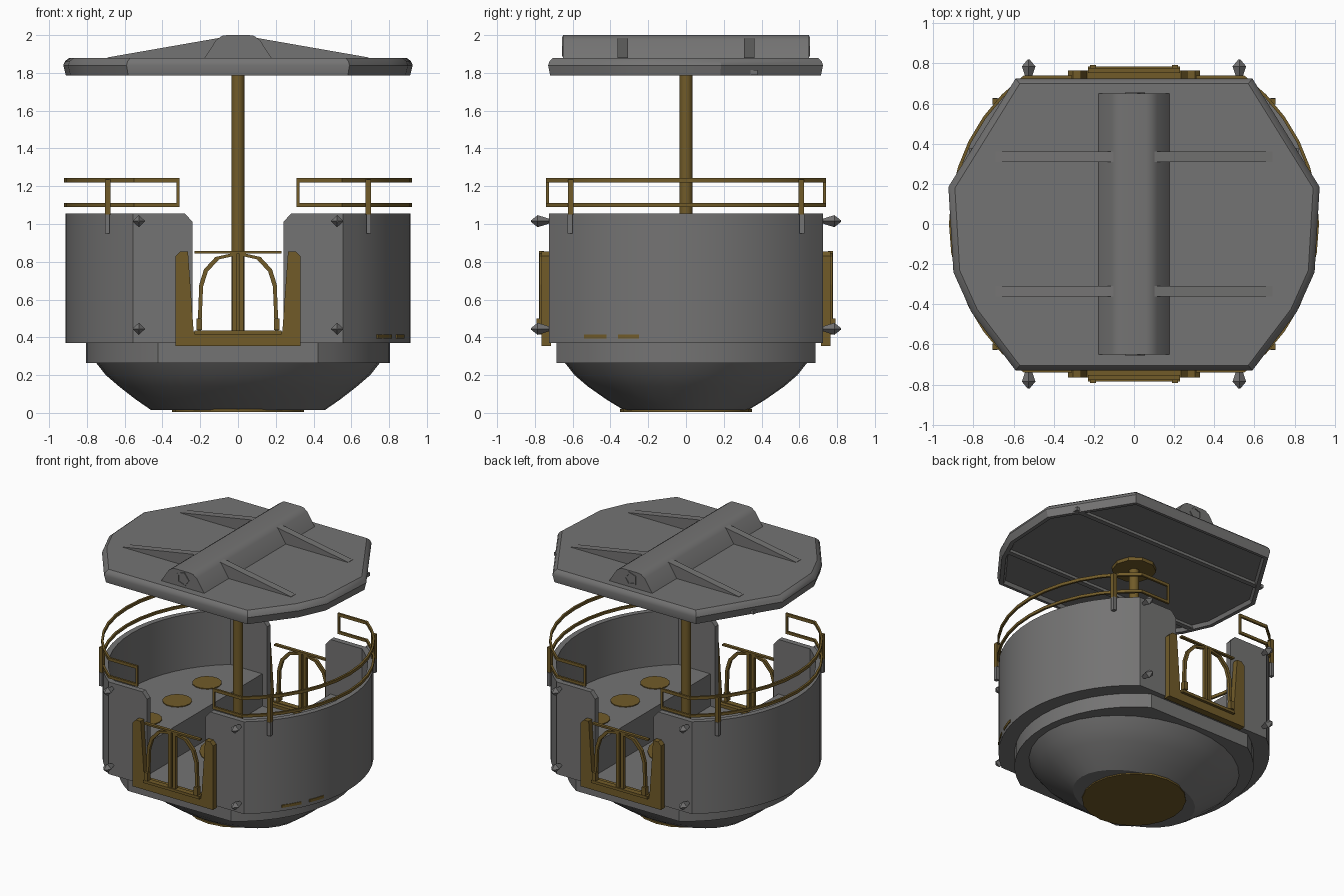
import bpy, bmesh, math
from mathutils import Vector

if "Cube" in bpy.data.objects:
    bpy.data.objects.remove(bpy.data.objects["Cube"])


def material(name, rgb):
    m = bpy.data.materials.new(name)
    m.diffuse_color = (*rgb, 1)
    m.use_nodes = True
    m.node_tree.nodes["Principled BSDF"].inputs["Base Color"].default_value = m.diffuse_color
    return m


GREY = material("grey metal", (0.175, 0.173, 0.172))
GOLD = material("dull gold", (0.165, 0.105, 0.022))


def loft(name, sections, mat, closed=False, smooth=True):
    """Skin a list of equal-length point loops; cap the ends unless closed."""
    bm = bmesh.new()
    rows = [[bm.verts.new(p) for p in s] for s in sections]
    n = len(rows[0])
    pairs = list(zip(rows, rows[1:])) + ([(rows[-1], rows[0])] if closed else [])
    for a, b in pairs:
        for i in range(n):
            j = (i + 1) % n
            bm.faces.new((a[i], a[j], b[j], b[i]))
    if not closed:
        bm.faces.new(rows[0])
        bm.faces.new(rows[-1])
    bmesh.ops.recalc_face_normals(bm, faces=bm.faces)
    me = bpy.data.meshes.new(name)
    bm.to_mesh(me)
    bm.free()
    me.materials.append(mat)
    ob = bpy.data.objects.new(name, me)
    bpy.context.collection.objects.link(ob)
    if smooth:
        bpy.context.view_layer.objects.active = ob
        ob.select_set(True)
        bpy.ops.object.shade_smooth_by_angle(angle=math.radians(30))
        ob.select_set(False)
    return ob


def box(name, x0, x1, y0, y1, z0, z1, mat):
    ring = [(x0, y0), (x1, y0), (x1, y1), (x0, y1)]
    return loft(name, [[(x, y, z) for x, y in ring] for z in (z0, z1)], mat, smooth=False)


def prism(name, pts, y0, y1, mat, smooth=False):
    """Extrude an xz profile along y."""
    return loft(name, [[(x, y, z) for x, z in pts] for y in (y0, y1)], mat, smooth=smooth)


def arc(r, c, n=16):
    """Right-hand arc of a circle cut flat at y = +-c."""
    a = math.asin(c / r)
    return [(r * math.cos(-a + 2 * a * i / n), r * math.sin(-a + 2 * a * i / n)) for i in range(n + 1)]


def outline(r, c):
    right = arc(r, c)
    return right + [(-x, -y) for x, y in right]


def ellipse(a, b, n=32):
    return [(a * math.cos(math.tau * i / n), b * math.sin(math.tau * i / n)) for i in range(n)]


def at(ring, z):
    return [(x, y, z) for x, y in ring]


def disc(name, r, z0, z1, mat, n=16):
    return loft(name, [at(ellipse(r, r, n), z0), at(ellipse(r, r, n), z1)], mat)


def bar(name, p, q, w, mat):
    """Square bar between two points."""
    p, q = Vector(p), Vector(q)
    d = (q - p).normalized()
    u = d.orthogonal().normalized() * w * 0.707
    v = d.cross(u)
    return loft(name, [[c + u, c + v, c - u, c - v] for c in (p, q)], mat, smooth=False)


# Bowl, step and floor
loft("bowl", [at(ellipse(a, b), z) for z, a, b in
              ((0.015, .46, .33), (.07, .54, .42), (.14, .63, .52), (.2, .70, .59), (.27, .755, .645))], GREY)
disc("bowl_plate", 0.35, 0.006, 0.02, GOLD, 20)
loft("floor_step", [at(outline(r, c), z) for z, r, c in
                    ((.265, .805, .685), (.37, .805, .685), (.37, .9, .71), (.41, .9, .71))], GREY)
disc("floor_disc", 0.26, 0.41, 0.416, GOLD, 20)

for s, side in ((1, "right"), (-1, "left")):
    # Curved wall with cut corners at the openings
    R, C, T = 0.913, 0.725, 0.04
    out, inn = arc(R, C), arc(R - T, C - T)
    ends = [(0.24, 1.01), (0.28, 1.055)]
    pts = [((x, -C), (x, T - C), z) for x, z in ends]
    pts += [(o, i, 1.055) for o, i in zip(out, inn)]
    pts += [((x, C), (x, C - T), z) for x, z in ends[::-1]]
    loft(side + "_wall", [[(s * o[0], o[1], .37), (s * o[0], o[1], z), (s * i[0], i[1], z), (s * i[0], i[1], .37)]
                          for o, i, z in pts], GREY)

    # Bench against the wall, with round pads
    seat = [(0.28, -.69)] + arc(.88, .69) + [(0.28, .69)]
    loft(side + "_bench", [[(s * x, y, z) for x, y in seat] for z in (.405, .65)], GREY)
    for k, y in enumerate((-.35, 0, .35)):
        ring = [(s * .5 + x, y + v) for x, v in ellipse(.1, .1, 14)]
        loft(f"{side}_seat_pad_{k}", [at(ring, .648), at(ring, .656)], GOLD)

    # Hand rails following the wall
    for label, z, w in (("upper", 1.232, .022), ("lower", 1.1, .02)):
        o = [(.31, -.74)] + arc(.922, .74, 12) + [(.31, .74)]
        i = [(.31, -.725)] + arc(.907, .725, 12) + [(.31, .725)]
        loft(f"{side}_{label}_rail", [[(s * a[0], a[1], z - w / 2), (s * a[0], a[1], z + w / 2),
                                       (s * b[0], b[1], z + w / 2), (s * b[0], b[1], z - w / 2)]
                                      for a, b in zip(o, i)], GOLD)
    for t, end in ((-1, "front"), (1, "back")):
        y = t * .7325
        bar(f"{side}_{end}_rail_end", (s * .317, y, 1.09), (s * .317, y, 1.24), .015, GOLD)
        box(f"{side}_{end}_rail_post", s * .675, s * .705, t * .595, t * .625, 1.05, 1.235, GOLD)
        box(f"{side}_{end}_post_foot", s * .68, s * .705, t * .6, t * .628, .95, 1.05, GREY)
        # Pointed studs on the flat faces
        for k, z in enumerate((.445, 1.015)):
            ring = [(s * .525 + dx, z + dz) for dx, dz in ((.034, 0), (0, .032), (-.034, 0), (0, -.032))]
            loft(f"{side}_{end}_stud_{k}", [[(s * .525 + (x - s * .525) * f, t * y2, z + (h - z) * f) for x, h in ring]
                                            for y2, f in ((.72, .35), (.785, 1), (.82, .15))], GREY, smooth=False)

# Small marks low on the right wall
for k, (y0, y1) in enumerate(((-.54, -.42), (-.36, -.25))):
    ys = [y0 + (y1 - y0) * i / 4 for i in range(5)]
    loft(f"wall_mark_{k}", [[(math.sqrt(r * r - y * y), y, z) for r, z in
                             ((.911, .395), (.917, .395), (.917, .415), (.911, .415))] for y in ys], GOLD)

# Door frames and gates, front and back
FRAME = [(-.33, .355), (.33, .355), (.33, .83), (.305, .855), (.265, .855), (.235, .43),
         (-.235, .43), (-.265, .855), (-.305, .855), (-.33, .83)]
ARCH = [(.215, .43), (.205, .68), (.18, .76), (.12, .825), (.03, .845)]
for t, end in ((-1, "front"), (1, "back")):
    prism(end + "_door_frame", FRAME, t * .715, t * .765, GOLD)
    y = t * .765
    box(end + "_gate_top", -.23, .23, y - .012, y + .012, .845, .858, GOLD)
    box(end + "_gate_bottom", -.23, .23, y - .02, y + .02, .415, .435, GOLD)
    for s, side in ((1, "right"), (-1, "left")):
        box(f"{end}_{side}_gate_post", s * .006, s * .03, y - .012, y + .012, .43, .85, GOLD)
        w = .011
        inner = [(x - .02, z - (.0 if i == 0 else .012)) for i, (x, z) in enumerate(ARCH)]
        loft(f"{end}_{side}_gate_arch", [[(s * a, y - w, b), (s * a, y + w, b), (s * c, y + w, d), (s * c, y - w, d)]
                                         for (a, b), (c, d) in zip(ARCH, inner)], GOLD, smooth=False)
        box(f"{end}_{side}_gate_hinge", s * .19, s * .22, t * .755, t * .792, .44, .5, GOLD)

# Centre pole and its collar
disc("centre_pole", 0.035, 0.41, 1.82, GOLD)
disc("pole_collar", 0.15, 1.785, 1.81, GOLD, 10)

# Roof slab with a hollow underside
HALF = [(.59, -.73), (.81, -.44), (.9, -.24), (.925, .185), (.59, .725)]
ROOF = HALF + [(-x, y) for x, y in HALF[::-1]]
loft("roof", [[(x * f, y * f, z) for x, y in ROOF] for f, z in
              ((.94, 1.81), (.955, 1.785), (.985, 1.785), (1, 1.84), (.99, 1.862), (.965, 1.88))], GREY)
for y in (-.36, .36):
    box("roof_under_rib", -.82, .82, y - .018, y + .018, 1.79, 1.815, GREY)

# Roof beam with pentagonal sockets and sloping ribs
BEAM = [(-.18, 1.875), (.18, 1.875), (.115, 1.975), (.085, 1.996), (.06, 2.0),
        (-.06, 2.0), (-.085, 1.996), (-.115, 1.975)]
prism("roof_beam", BEAM, -.65, .65, GREY, True)
for t in (-1, 1):
    def penta(r, y):
        return [(r * math.sin(math.tau * i / 5 + .3), t * y, 1.94 + r * math.cos(math.tau * i / 5 + .3))
                for i in range(5)]
    loft("beam_socket", [penta(.055, .64), penta(.055, .656), penta(.038, .656), penta(.038, .64)],
         GREY, closed=True, smooth=False)
    for s in (-1, 1):
        prism("roof_rib", [(s * .1, 1.875), (s * .69, 1.875), (s * .69, 1.882), (s * .1, 1.985)],
              t * .335 - .027, t * .335 + .027, GREY)
